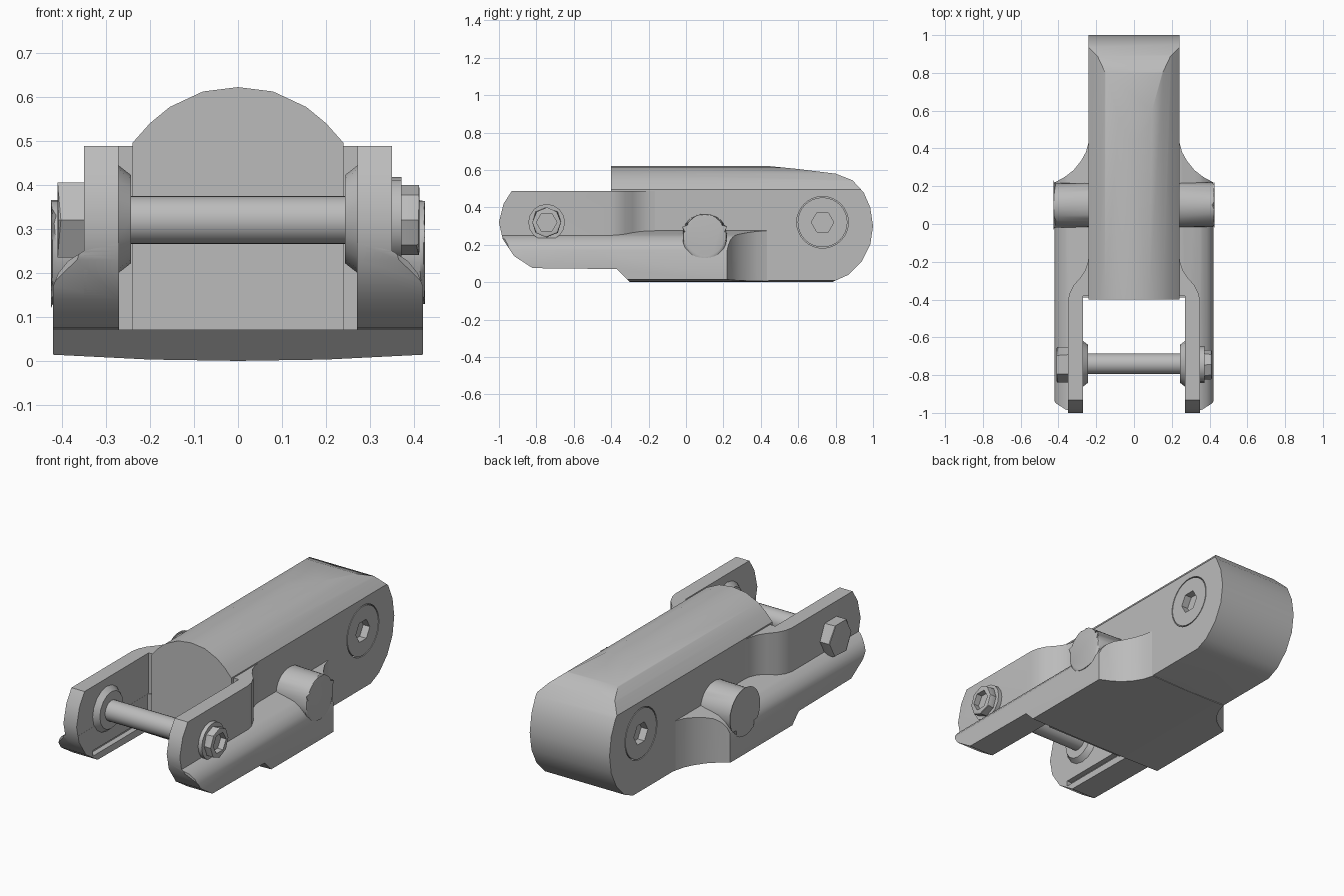
import bpy
import bmesh
import math
from mathutils import Matrix, Vector

if "Cube" in bpy.data.objects:
    bpy.data.objects.remove(bpy.data.objects["Cube"])

steel = bpy.data.materials.new("grey_steel")
steel.use_nodes = True
steel.diffuse_color = (0.5, 0.5, 0.5, 1)
steel.node_tree.nodes["Principled BSDF"].inputs["Base Color"].default_value = (0.5, 0.5, 0.5, 1)


def add_object(name, bm):
    bmesh.ops.recalc_face_normals(bm, faces=bm.faces)
    mesh = bpy.data.meshes.new(name)
    bm.to_mesh(mesh)
    bm.free()
    mesh.materials.append(steel)
    obj = bpy.data.objects.new(name, mesh)
    bpy.context.collection.objects.link(obj)
    return obj


def prism(name, points, axis, low, high):
    """Extrude a flat outline along one axis."""
    place = {"x": lambda a, b, t: (t, a, b),
             "y": lambda a, b, t: (a, t, b),
             "z": lambda a, b, t: (a, b, t)}[axis]
    bm = bmesh.new()
    face = bm.faces.new([bm.verts.new(place(a, b, low)) for a, b in points])
    moved = bmesh.ops.extrude_face_region(bm, geom=[face])["geom"]
    verts = [v for v in moved if isinstance(v, bmesh.types.BMVert)]
    bmesh.ops.translate(bm, verts=verts, vec=Vector(place(0, 0, high - low)))
    return add_object(name, bm)


def mirrored(half):
    """Complete a right-hand outline, which starts and ends on the centre line."""
    return half + [(-a, b) for a, b in reversed(half) if a > 0]


def rod(name, x0, x1, y, z, r0, r1=None, sides=32, bevel=0):
    """Round or many-sided bar lying along x."""
    bm = bmesh.new()
    bmesh.ops.create_cone(bm, cap_ends=True, segments=sides, radius1=r0,
                          radius2=r0 if r1 is None else r1, depth=abs(x1 - x0))
    turn = Matrix.Rotation(math.copysign(math.pi / 2, x1 - x0), 4, "Y")
    bm.transform(Matrix.Translation(((x0 + x1) / 2, y, z)) @ turn)
    if bevel:
        ends = [e for e in bm.edges if len({round(v.co.x, 4) for v in e.verts}) == 1]
        bmesh.ops.bevel(bm, geom=ends, offset=bevel, segments=2, affect="EDGES", profile=0.5)
    return add_object(name, bm)


def combine(obj, tool, operation):
    """Apply a boolean and discard the tool."""
    mod = obj.modifiers.new("shape", "BOOLEAN")
    mod.operation, mod.object, mod.solver = operation, tool, "EXACT"
    bpy.context.view_layer.update()
    with bpy.context.temp_override(object=obj, active_object=obj):
        bpy.ops.object.modifier_apply(modifier=mod.name)
    bpy.data.objects.remove(tool)


# Shared side outline
side = [(-0.93, 0.49), (-0.975, 0.42), (-1.0, 0.32), (-0.98, 0.23), (-0.92, 0.14),
        (-0.82, 0.075), (-0.37, 0.07), (-0.3, 0), (0.78, 0), (0.87, 0.04), (0.94, 0.11),
        (0.985, 0.2), (1.0, 0.3), (0.985, 0.4), (0.95, 0.48), (0.89, 0.545), (0.8, 0.58),
        (0.6, 0.605), (0.4, 0.625), (-0.45, 0.625), (-0.45, 0.49)]


def trim_to_side(obj):
    combine(obj, prism("side_outline", side, "x", -0.6, 0.6), "INTERSECT")


# Domed centre body
dome = mirrored([(0, 0.001), (0.24, 0.008), (0.24, 0.495), (0.2, 0.54), (0.155, 0.577),
                 (0.08, 0.612), (0, 0.622)])
body = prism("centre_body", dome, "y", -0.4, 1.1)
trim_to_side(body)

# Lower flanges that flare out from the body
shell = mirrored([(0, 0), (0.2, 0.003), (0.42, 0.014), (0.42, 0.17), (0.408, 0.2), (0.385, 0.228),
                  (0.35, 0.25), (0.24, 0.275), (0, 0.28)])
plan = mirrored([(0, -0.39), (0.27, -0.39), (0.27, -1.02), (0.35, -0.99), (0.42, -0.945),
                 (0.42, 0.22), (0.365, 0.25), (0.32, 0.285), (0.28, 0.335), (0.255, 0.38),
                 (0.238, 0.44), (0, 0.44)])
flanges = prism("lower_flanges", shell, "y", -1.1, 0.5)
combine(flanges, prism("flange_plan", plan, "z", -0.1, 0.6), "INTERSECT")
trim_to_side(flanges)

# Fork arms, curving in to meet the body
fork = mirrored([(0, -0.38), (0.271, -0.38), (0.271, -1.02), (0.35, -1.02), (0.35, -0.41),
                 (0.342, -0.37), (0.32, -0.325), (0.285, -0.285), (0.258, -0.245),
                 (0.244, -0.2), (0.237, -0.14), (0, -0.14)])
arms = prism("fork_arms", fork, "z", 0.072, 0.488)
trim_to_side(arms)

# Shallow slots inside the fork
for part in (flanges, arms):
    for s in (-1, 1):
        slot = [(s * 0.26, -0.86), (s * 0.3, -0.86), (s * 0.3, -0.45), (s * 0.26, -0.45)]
        combine(part, prism("slot_cutter", slot, "z", 0.11, 0.14), "DIFFERENCE")

for s, label in ((1, "left"), (-1, "right")):
    # Round lug on the flank
    rod("lug_" + label, s * 0.2, s * 0.425, 0.1, 0.247, 0.118, bevel=0.012)
    # Flush rear bolt with a hex socket
    combine(body, rod("bolt_seat", s * 0.19, s * 0.3, 0.73, 0.32, 0.138), "DIFFERENCE")
    bolt = rod("rear_bolt_" + label, s * 0.18, s * 0.24, 0.73, 0.32, 0.133)
    combine(bolt, rod("socket", s * 0.2, s * 0.3, 0.73, 0.32, 0.06, sides=6), "DIFFERENCE")
    # Tapered boss on the inside of each arm
    rod("pin_boss_" + label, s * 0.275, s * 0.243, -0.74, 0.322, 0.125, 0.1, sides=16)

# Cross pin with socket head and nut
rod("cross_pin", -0.3, 0.3, -0.74, 0.32, 0.055, sides=24)
rod("pin_washer", 0.34, 0.372, -0.745, 0.32, 0.098, sides=16)
head = rod("pin_head", 0.36, 0.412, -0.745, 0.32, 0.08, sides=8, bevel=0.008)
combine(head, rod("socket", 0.38, 0.5, -0.745, 0.32, 0.055, sides=6), "DIFFERENCE")
rod("pin_nut", -0.34, -0.41, -0.745, 0.32, 0.098, sides=6, bevel=0.01)

# Smooth curved walls and keep hard edges
bpy.ops.object.select_all(action="DESELECT")
for obj in bpy.context.collection.objects:
    if obj.type == "MESH" and steel.name in obj.data.materials:
        obj.select_set(True)
        bpy.context.view_layer.objects.active = obj
bpy.ops.object.shade_smooth_by_angle(angle=math.radians(32))
